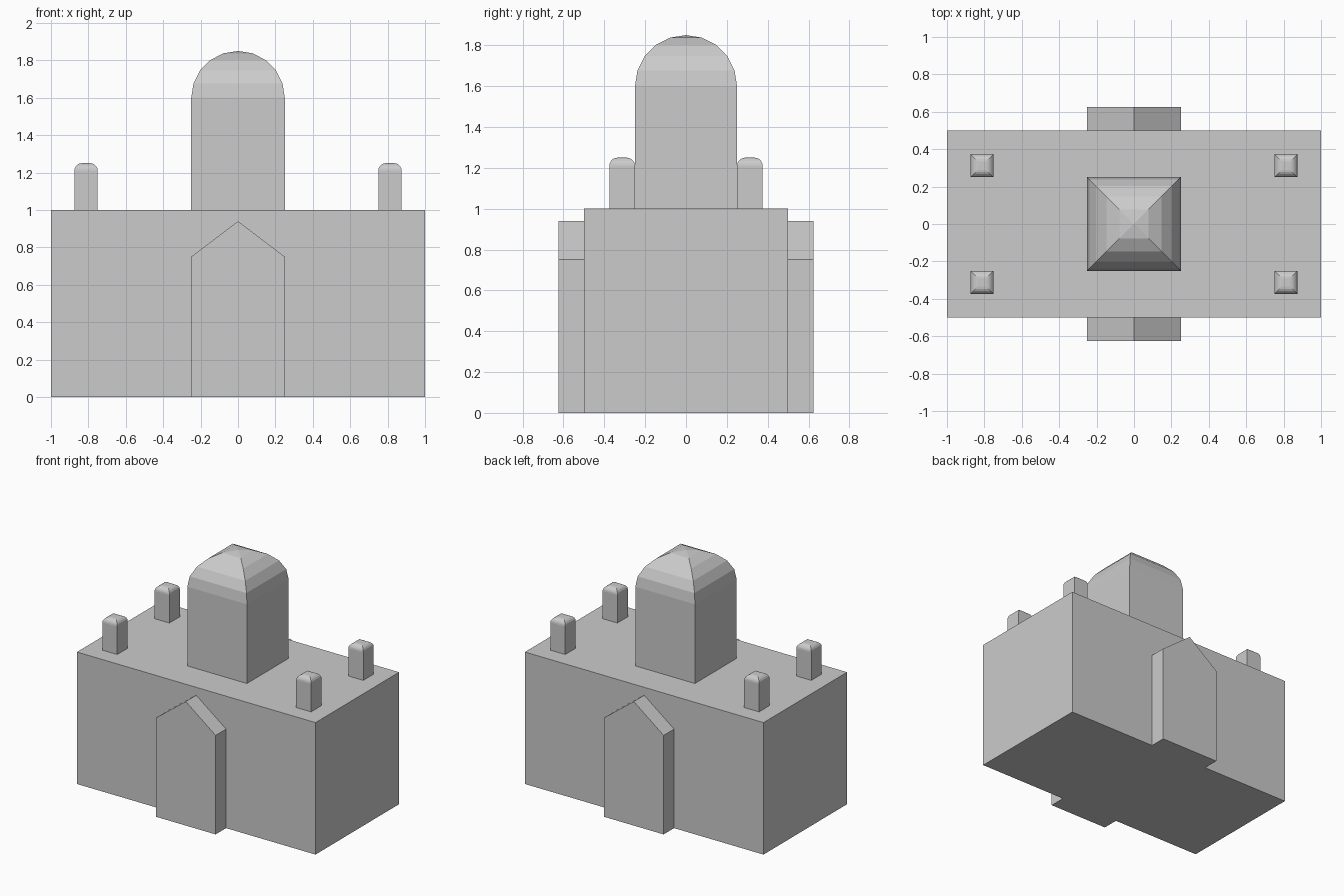
import bpy
from math import sin, cos, pi

if "Cube" in bpy.data.objects:
    bpy.data.objects.remove(bpy.data.objects["Cube"])


def make_object(name, verts, faces, location=(0, 0, 0)):
    mesh = bpy.data.meshes.new(name)
    mesh.from_pydata(verts, [], faces)
    mesh.update()
    obj = bpy.data.objects.new(name, mesh)
    obj.location = location
    bpy.context.collection.objects.link(obj)
    return obj


def domed_square(name, x, y, half, height, radius, segments=5):
    """Square shaft whose top curves inward over a quarter circle."""
    profile = [(half, 0)]
    for i in range(segments + 1):
        a = i * pi / 2 / segments
        profile.append((half - radius + radius * cos(a),
                        height - radius + radius * sin(a)))
    pointed = radius >= half
    if pointed:
        profile.pop()
    verts = [(sx * h, sy * h, z) for h, z in profile
             for sx, sy in ((-1, -1), (1, -1), (1, 1), (-1, 1))]
    faces = [(3, 2, 1, 0)]
    for r in range(len(profile) - 1):
        for k in range(4):
            n = (k + 1) % 4
            faces.append((4*r + k, 4*r + n, 4*r + 4 + n, 4*r + 4 + k))
    top = len(verts) - 4
    if pointed:
        verts.append((0, 0, height))
        faces += [(top + k, top + (k + 1) % 4, top + 4) for k in range(4)]
    else:
        faces.append((top, top + 1, top + 2, top + 3))
    return make_object(name, verts, faces, (x, y, 1))


# Main hall
bpy.ops.mesh.primitive_cube_add(size=1, location=(0, 0, 0.5))
hall = bpy.context.object
hall.name = "main_hall"
hall.scale = (2, 1, 1)

# Gabled porches front and back
gable = [(-0.25, 0), (0.25, 0), (0.25, 0.75), (0, 0.94), (-0.25, 0.75)]
for name, y0 in (("front_porch", -0.625), ("back_porch", 0.5)):
    verts = [(x, y, z) for y in (y0, y0 + 0.125) for x, z in gable]
    faces = [(0, 1, 2, 3, 4), (9, 8, 7, 6, 5)]
    faces += [(i, i + 5, (i + 1) % 5 + 5, (i + 1) % 5) for i in range(5)]
    make_object(name, verts, faces)

# Central domed tower
domed_square("central_tower", 0, 0, 0.25, 0.85, 0.25)

# Corner turrets
for side, x in (("left", -0.8125), ("right", 0.8125)):
    for end, y in (("front", -0.3125), ("back", 0.3125)):
        domed_square(f"{end}_{side}_turret", x, y, 0.0625, 0.25, 0.04)
